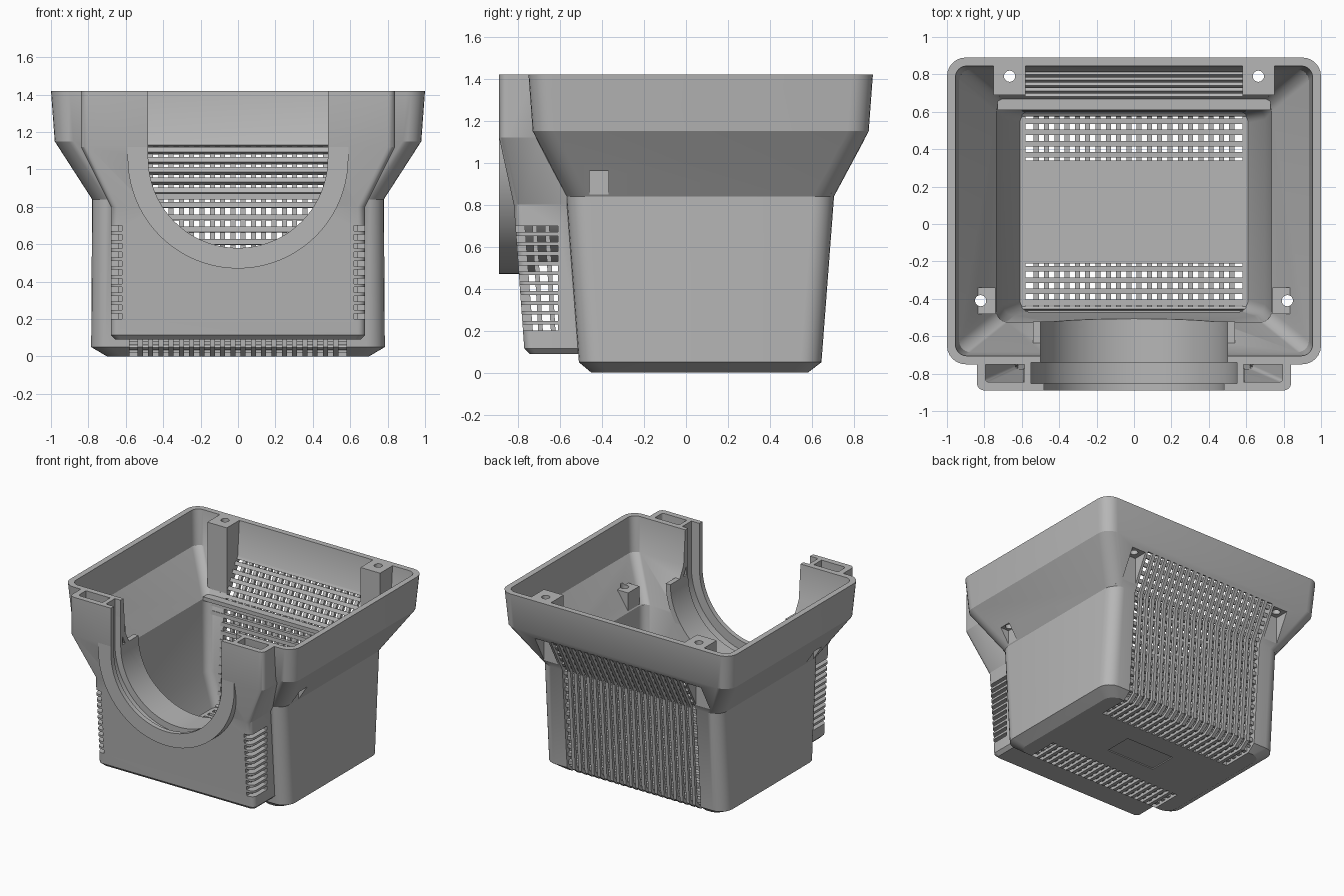
import bpy, bmesh, math
from mathutils import Vector

if "Cube" in bpy.data.objects:
    bpy.data.objects.remove(bpy.data.objects["Cube"])

GREY = (0.47, 0.47, 0.47, 1)
plastic = bpy.data.materials.new("grey_plastic")
plastic.use_nodes = True
plastic.diffuse_color = GREY
plastic.node_tree.nodes["Principled BSDF"].inputs["Base Color"].default_value = GREY


def finish(name, bm):
    bmesh.ops.recalc_face_normals(bm, faces=bm.faces)
    mesh = bpy.data.meshes.new(name)
    bm.to_mesh(mesh)
    bm.free()
    mesh.materials.append(plastic)
    ob = bpy.data.objects.new(name, mesh)
    bpy.context.collection.objects.link(ob)
    return ob


def add_prism(bm, pts, axis, a, b):
    """Extrude a flat outline along one axis from a to b."""
    place = {"x": lambda p, t: (t, p[0], p[1]),
             "y": lambda p, t: (p[0], t, p[1]),
             "z": lambda p, t: (p[0], p[1], t)}[axis]
    lo = [bm.verts.new(place(p, a)) for p in pts]
    hi = [bm.verts.new(place(p, b)) for p in pts]
    bm.faces.new(lo)
    bm.faces.new(hi[::-1])
    for i in range(len(pts)):
        j = (i + 1) % len(pts)
        bm.faces.new((lo[i], lo[j], hi[j], hi[i]))


def prisms(name, items):
    bm = bmesh.new()
    for item in items:
        add_prism(bm, *item)
    return finish(name, bm)


def rect(x0, x1, y0, y1):
    return [(x0, y0), (x1, y0), (x1, y1), (x0, y1)]


def circle(cx, cy, r, n=20):
    return [(cx + r * math.cos(math.tau * i / n), cy + r * math.sin(math.tau * i / n)) for i in range(n)]


def loft(name, rings):
    """Rounded rectangles (half width, front, back, z, front radius, back radius) joined in order."""
    bm = bmesh.new()
    loops = []
    for hx, y0, y1, z, rf, rb in rings:
        loop = []
        for sx, y, sy, r, start in ((1, y0, 1, rf, -90), (1, y1, -1, rb, 0),
                                    (-1, y1, -1, rb, 90), (-1, y0, 1, rf, 180)):
            for k in range(7):
                a = math.radians(start + 15 * k)
                loop.append(bm.verts.new((sx * (hx - r) + r * math.cos(a),
                                          y + sy * r + r * math.sin(a), z)))
        loops.append(loop)
    for p, q in zip(loops, loops[1:]):
        for i in range(len(p)):
            j = (i + 1) % len(p)
            bm.faces.new((p[i], p[j], q[j], q[i]))
    bm.faces.new(loops[0])
    bm.faces.new(loops[-1])
    return finish(name, bm)


def cut(targets, cutter):
    cutter.hide_render = True
    for ob in targets:
        mod = ob.modifiers.new("cut", "BOOLEAN")
        mod.operation, mod.solver, mod.object = "DIFFERENCE", "EXACT", cutter
        bpy.context.view_layer.objects.active = ob
        bpy.ops.object.modifier_apply(modifier=mod.name)
    bpy.data.objects.remove(cutter)


def offset(path, t):
    """Shift an open path sideways with mitred corners."""
    pts = [Vector(p) for p in path]
    out = []
    for i, p in enumerate(pts):
        d0 = (p - pts[max(i - 1, 0)]).normalized() if i else (pts[1] - p).normalized()
        d1 = (pts[i + 1] - p).normalized() if i < len(pts) - 1 else d0
        n0, n1 = Vector((-d0.y, d0.x)), Vector((-d1.y, d1.x))
        m = (n0 + n1).normalized()
        out.append(p + m * t / m.dot(n0))
    return out


def strip(path, a, b):
    return offset(path, a) + offset(path, b)[::-1]


def arch(r, top):
    """U outline: half circle below, straight sides up to top."""
    arc = [(r * math.cos(a), 1.06 + r * math.sin(a))
           for a in (math.pi + math.pi * i / 40 for i in range(41))]
    return [(-r, top)] + arc + [(r, top)]


# Flared open housing, outside from the bottom up, then inside back down
housing = loft("housing", [
    (.70, -.45, .58, 0, .08, .08), (.785, -.51, .645, .05, .1, .1),
    (.78, -.57, .705, .84, .1, .1), (.98, -.73, .87, 1.15, .1, .1),
    (1, -.75, .89, 1.42, .1, .1), (.955, -.705, .845, 1.42, .06, .06),
    (.935, -.685, .825, 1.15, .06, .06), (.735, -.525, .66, .85, .06, .06),
    (.70, -.49, .62, .3, .06, .06), (.61, -.465, .60, .05, .06, .06)])

# Hollow front collar
collar = loft("front_collar", [
    (.655, -.745, -.49, .09, .03, .005), (.68, -.77, -.49, .115, .04, .005),
    (.68, -.82, -.545, .80, .04, .005), (.84, -.89, -.69, 1.12, .04, .005),
    (.84, -.89, -.72, 1.42, .04, .005)])
cut([collar], loft("collar_cavity", [
    (.635, -.725, -.3, .135, .02, .005), (.635, -.775, -.3, .80, .02, .005),
    (.795, -.845, -.3, 1.12, .02, .005), (.795, -.845, -.3, 1.5, .02, .005)]))

# Port ring, groove walls and pipe around the half-round opening
ring = prisms("port_ring", [(arch(.59, 1.12), "y", -.89, -.77)])
groove = prisms("port_groove_wall", [(arch(.585, 1.42), "y", -.86, -.72)])
pipe = prisms("port_pipe", [(arch(.54, 1.06), "y", -.80, -.52)])
for r, y0, y1 in ((.48, -1, -.85), (.55, -.852, -.74), (.50, -.742, -.4)):
    cut([housing, collar, ring, groove, pipe],
        prisms("port_cutter", [(arch(r, 1.6), "y", y0, y1)]))

# Side vents that wrap the collar corners, with upright ribs behind
cut([collar], prisms("vent_cutter", [
    (rect(*sorted((s * .62, s * .72)), -.9, -.61), "z", .2 + .047 * i, .229 + .047 * i)
    for s in (-1, 1) for i in range(11)]))
prisms("collar_vent_ribs", [
    ([(y, .14), (y + .022, .14), (y - .013, .75), (y - .035, .75)], "x",
     *sorted((s * .61, s * .64)))
    for s in (-1, 1) for y in (-.70, -.64)])

# Rear and floor grilles: thin upright bars outside, cross slats inside
rear = [(.34, 0), (.58, 0), (.645, .05), (.705, .84), (.85, 1.11)]
front = [(-.21, 0), (-.45, 0), (-.51, .05), (-.513, .09)]
for label, path, side in (("rear", rear, 1), ("front", front, -1)):
    cut([housing], prisms("grille_cutter", [
        (strip(path, -.02 * side, .068 * side), "x", -.58, .58)]))
    outline = strip(path, 0, .025 * side)
    prisms(label + "_grille_bars", [
        (outline, "x", -.536 + .055 * i, -.509 + .055 * i) for i in range(20)])
    slats = []
    for p, q in zip(path, path[1:]):
        p, q = Vector(p), Vector(q)
        length = (q - p).length
        count = max(1, round(length / .064))
        d = (q - p) / length
        n = Vector((-d.y, d.x)) * side
        for i in range(count):
            c = p + d * (i + .5) * length / count
            w = .015 if length > .1 else .01
            half = .72 if .72 < c.y < .9 else .6
            slats.append(([c - d * w + n * .02, c + d * w + n * .02,
                           c + d * w + n * .05, c - d * w + n * .05], "x", -half, half))
    prisms(label + "_grille_slats", slats)
prisms("rear_ledge", [(rect(.61, .67, .84, .87), "x", -.73, .73)])

# Screw posts, with outside pockets and through holes
posts = []
for s in (-1, 1):
    back = prisms("rear_screw_post", [
        ([(.69, 1.42), (.86, 1.42), (.845, 1.14), (.69, .85)], "x", *sorted((s * .58, s * .75)))])
    boss = prisms("front_screw_post", [
        ([(s * x, z) for x, z in ((.74, .6), (.74, 1), (.87, 1), (.765, .84), (.765, .6))],
         "y", -.48, -.34)])
    cut([back, housing], prisms("rear_pocket_cutter", [
        (rect(.73, 1, .84, 1.1), "x", *sorted((s * .60, s * .72)))]))
    cut([boss, housing], prisms("side_pocket_cutter", [
        (rect(*sorted((s * .785, s * 1.1)), .8, .96), "y", -.46, -.37)]))
    cut([back, housing], prisms("hole_cutter", [(circle(s * .665, .79, .03), "z", .95, 1.5)]))
    cut([boss, housing], prisms("hole_cutter", [(circle(s * .82, -.41, .03), "z", .9, 1.1)]))
    posts += [back, boss]

# Shallow label recess underneath
cut([housing], prisms("label_cutter", [(rect(-.21, .21, -.04, .18), "z", -.1, .008)]))

# Smooth rounded corners, crisp edges elsewhere
bpy.ops.object.select_all(action="DESELECT")
for ob in [housing, collar, ring, groove, pipe] + posts:
    ob.select_set(True)
bpy.context.view_layer.objects.active = housing
bpy.ops.object.shade_smooth_by_angle(angle=math.radians(25))
